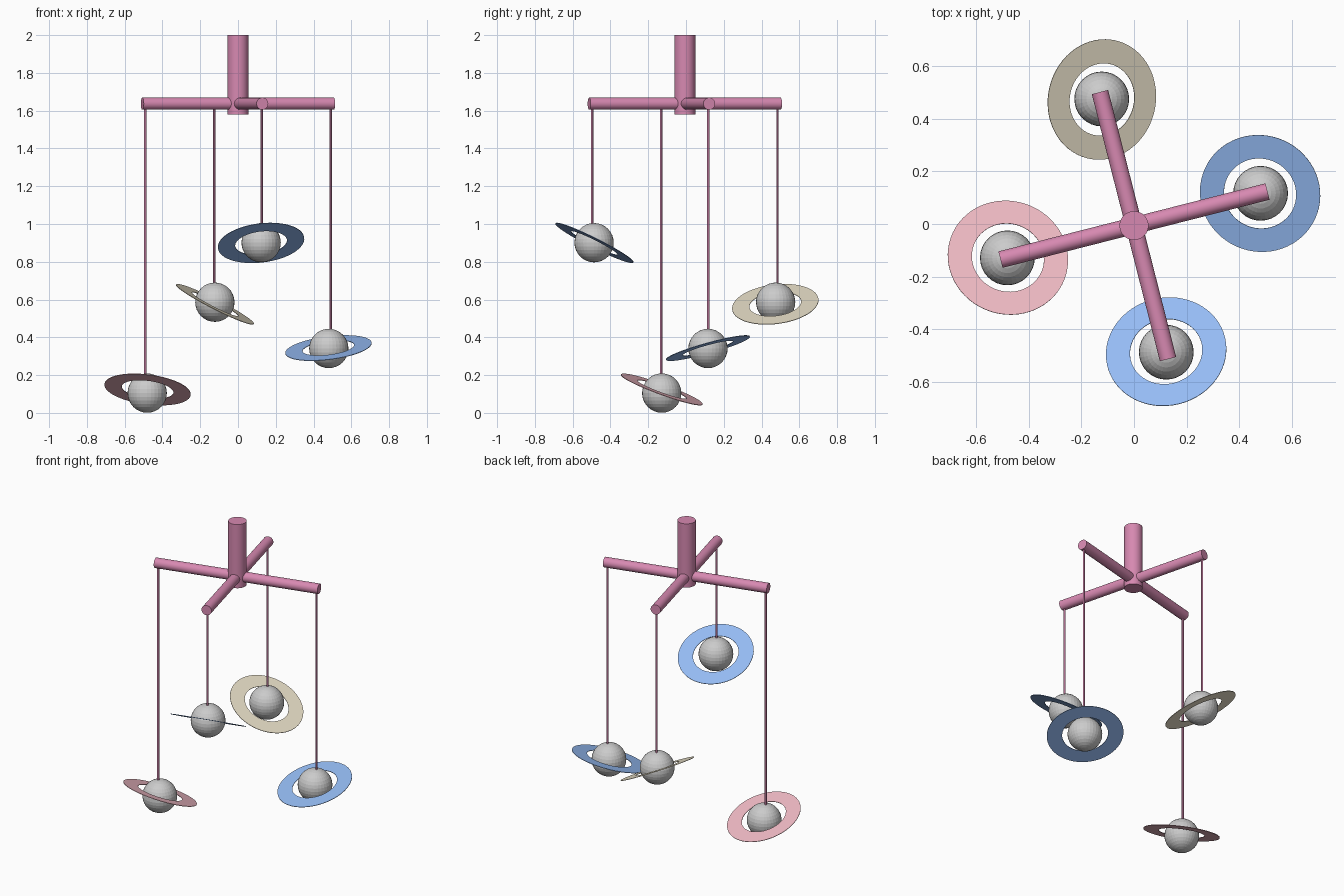
import bpy, bmesh, math
from mathutils import Vector, Matrix

if "Cube" in bpy.data.objects:
    bpy.data.objects.remove(bpy.data.objects["Cube"])

CY = -0.006                 # hub sits slightly off the bounding-box centre
ARM_Z, ARM_L, TURN = 1.637, 0.523, math.radians(14.3)


def material(name, rgb):
    m = bpy.data.materials.new(name)
    m.diffuse_color = (*rgb, 1)
    m.use_nodes = True
    m.node_tree.nodes["Principled BSDF"].inputs["Base Color"].default_value = m.diffuse_color
    return m


plum = material("plum", (0.68, 0.25, 0.44))
blue = material("blue", (0.30, 0.50, 0.90))
pink = material("pink", (0.88, 0.50, 0.56))
tan = material("tan", (0.81, 0.74, 0.58))


def rod(name, a, b, r, sides, mat):
    """Cylinder between two points."""
    a, b = Vector(a), Vector(b)
    d = b - a
    bpy.ops.mesh.primitive_cylinder_add(vertices=sides, radius=r, depth=d.length,
                                        location=(a + b) / 2)
    ob = bpy.context.object
    ob.rotation_euler = d.to_track_quat('Z', 'Y').to_euler()
    ob.name = name
    ob.data.materials.append(mat)
    bpy.ops.object.shade_smooth_by_angle()


def ring(name, centre, normal, mat, outer=0.23, inner=0.138, thick=0.003, n=64):
    """Thin flat annulus: a rectangular section spun round the axis."""
    bm = bmesh.new()
    h = thick / 2
    section = [bm.verts.new((r, 0, z)) for r, z in
               ((inner, -h), (outer, -h), (outer, h), (inner, h))]
    edges = [bm.edges.new((section[i], section[(i + 1) % 4])) for i in range(4)]
    bmesh.ops.spin(bm, geom=section + edges, cent=(0, 0, 0), axis=(0, 0, 1),
                   angle=math.tau, steps=n, use_merge=True)
    bmesh.ops.remove_doubles(bm, verts=bm.verts, dist=1e-5)
    bmesh.ops.recalc_face_normals(bm, faces=bm.faces)
    me = bpy.data.meshes.new(name)
    bm.to_mesh(me)
    bm.free()
    me.materials.append(mat)
    ob = bpy.data.objects.new(name, me)
    bpy.context.collection.objects.link(ob)
    ob.location = centre
    ob.rotation_euler = Vector(normal).to_track_quat('Z', 'Y').to_euler()


def polar(r, k, z):
    a = TURN + k * math.pi / 2
    return Vector((r * math.cos(a), CY + r * math.sin(a), z))


# Hanging post and crossed arms
rod("post", (0, CY, 1.58), (0, CY, 2.0), 0.055, 32, plum)
for k in range(2):
    rod(f"cross_arm_{k + 1}", polar(-ARM_L, k, ARM_Z), polar(ARM_L, k, ARM_Z), 0.032, 32, plum)

# Ringed planets: side, planet height, ring height, ring normal, ring colour
planets = [
    ("right", 0.341, 0.343, (-0.12, -0.265, 0.957), blue),
    ("back", 0.586, 0.575, (0.45, -0.11, 0.886), tan),
    ("left", 0.105, 0.124, (0.12, 0.34, 0.932), pink),
    ("front", 0.901, 0.900, (-0.11, 0.445, 0.888), blue),
]
for k, (side, z, ring_z, normal, mat) in enumerate(planets):
    rod(f"{side}_string", polar(0.506, k, z + 0.08), polar(0.506, k, ARM_Z), 0.0065, 12, plum)
    bpy.ops.mesh.primitive_uv_sphere_add(segments=32, ring_count=16, radius=0.104,
                                         location=polar(0.496, k, z))
    bpy.context.object.name = f"{side}_planet"
    ring(f"{side}_ring", polar(0.494, k, ring_z), normal, mat)
